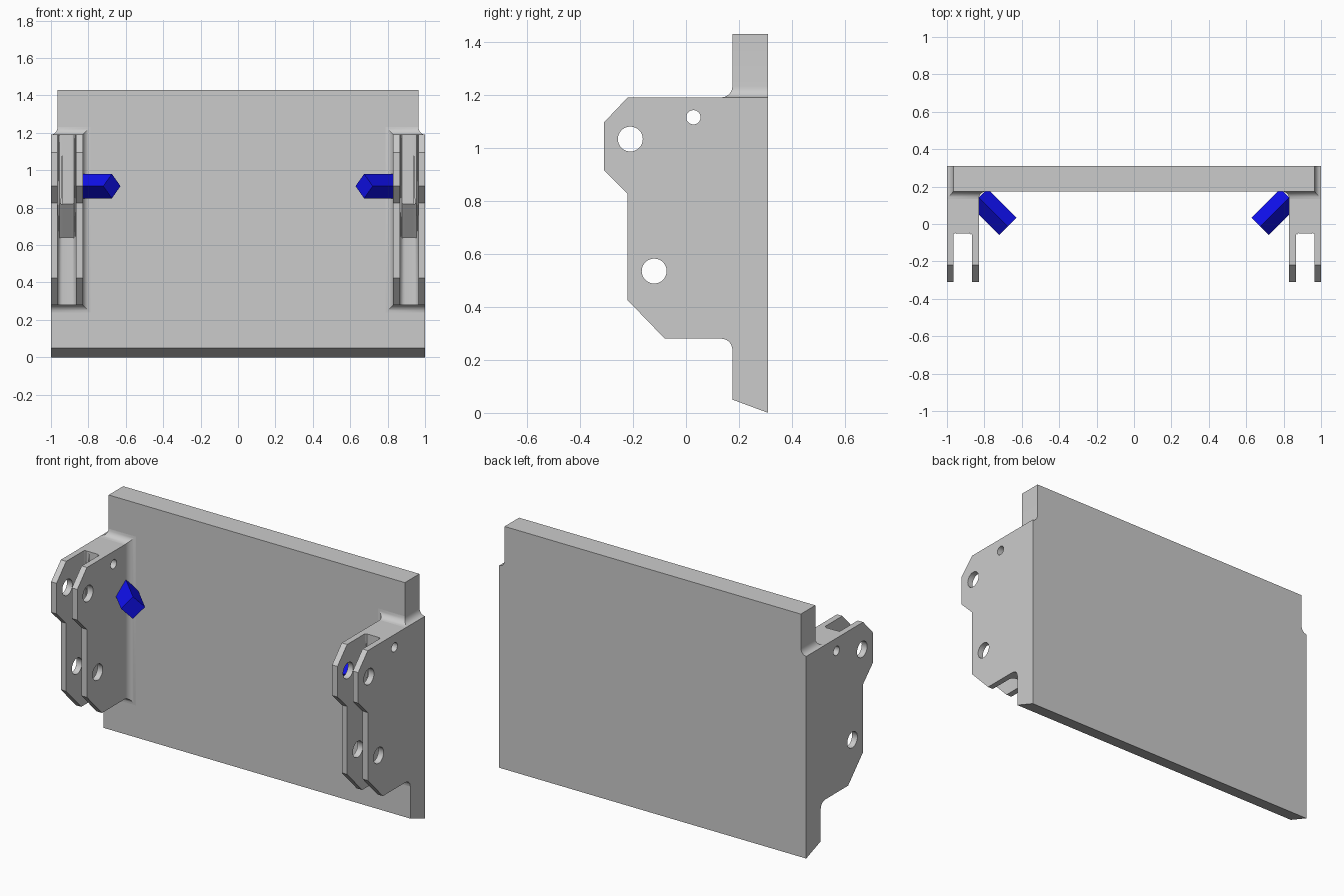
import bpy, bmesh
from math import sin, cos, pi, radians
from mathutils import Matrix, Vector

if "Cube" in bpy.data.objects:
    bpy.data.objects.remove(bpy.data.objects["Cube"])

R, N = 0.042, 6                      # fillet radius and steps
ZB, ZT, XI, XW = 0.28, 1.19, 0.83, 0.965
YF, YB = 0.175, 0.31                 # plate front and back
ARC = [(1 - sin(i / N * pi / 2), 1 - cos(i / N * pi / 2)) for i in range(N + 1)]


def make(name, bm):
    bmesh.ops.remove_doubles(bm, verts=bm.verts, dist=1e-5)
    bmesh.ops.recalc_face_normals(bm, faces=bm.faces)
    me = bpy.data.meshes.new(name)
    bm.to_mesh(me)
    bm.free()
    ob = bpy.data.objects.new(name, me)
    bpy.context.collection.objects.link(ob)
    return ob


def loft(loops):
    bm = bmesh.new()
    rings = [[bm.verts.new(p) for p in lp] for lp in loops]
    n = len(rings[0])
    for a, b in zip(rings, rings[1:]):
        for i in range(n):
            j = (i + 1) % n
            bm.faces.new((a[i], a[j], b[j], b[i]))
    bm.faces.new(rings[0])
    bm.faces.new(rings[-1][::-1])
    return bm


def side_prism(pts, x0, x1):
    return loft([[(x, y, z) for y, z in pts] for x in (x0, x1)])


def apply_mods(ob):
    bpy.context.view_layer.objects.active = ob
    for m in list(ob.modifiers):
        bpy.ops.object.modifier_apply(modifier=m.name)


def smooth(ob):
    bpy.ops.object.select_all(action='DESELECT')
    ob.select_set(True)
    bpy.context.view_layer.objects.active = ob
    bpy.ops.object.shade_smooth_by_angle(angle=radians(30))


def mirror(ob):
    ob.modifiers.new("mirror", 'MIRROR').use_clip = False
    apply_mods(ob)


# back plate with filleted shoulders and a slanted bottom edge
half = [(1, 0)] + [(XW + 0.035 * d, ZT + R * h) for d, h in ARC] + [(XW, 1.43)]
outline = half + [(-x, z) for x, z in reversed(half)]
plate = make("back_plate", loft([[(x, y, z if z > 0 else low) for x, z in outline]
                                 for y, low in ((YF, 0.05), (YB, 0.0))]))
smooth(plate)

# fillet flange joining bracket to plate
loops = []
for k, (d, h) in enumerate(ARC):
    y, h = YF - R * d, R * h
    top = [ARC[min(j, k)] for j in range(N + 1)]
    loops.append([(XI - h, y, ZB - h), (1, y, ZB - h)]
                 + [(XW + 0.035 * a, y, ZT + R * b) for a, b in top]
                 + [(XI - h, y, ZT + h)])
flange = make("bracket_fillet", loft(loops))
mirror(flange)
smooth(flange)

# forked bracket
YE = YF - R
bracket = make("fork_bracket", side_prism(
    [(YE, ZB), (-0.08, ZB), (-0.22, 0.425), (-0.22, 0.825), (-0.31, 0.915),
     (-0.31, 1.095), (-0.22, ZT), (YE, ZT)], XI, 1))

# slot cutter with rounded floor corners
floor = [(0.09, 0.1), (0.09, 0.64), (-0.05, 0.82), (-0.05, 1.4)]
bm = side_prism([(-0.5, 0.1)] + floor + [(-0.5, 1.4)], 0.865, 0.965)
edges = [e for e in bm.edges
         if abs(e.verts[0].co.x - e.verts[1].co.x) < 1e-4
         and all(v.co.y > -0.1 for v in e.verts)]
bmesh.ops.bevel(bm, geom=edges, offset=0.028, segments=5, profile=0.5, affect='EDGES')
cutters = [make("slot_cutter", bm)]

# pin hole cutters
for y, z, r in ((-0.21, 1.033, 0.047), (-0.12, 0.535, 0.047), (0.028, 1.115, 0.027)):
    ring = [(y + r * cos(i * pi / 16), z + r * sin(i * pi / 16)) for i in range(32)]
    cutters.append(make("hole_cutter", side_prism(ring, 0.7, 1.1)))

for c in cutters:
    c.hide_render = True
    m = bracket.modifiers.new("cut", 'BOOLEAN')
    m.operation, m.solver, m.object = 'DIFFERENCE', 'EXACT', c
apply_mods(bracket)
for c in cutters:
    bpy.data.objects.remove(c)
mirror(bracket)
smooth(bracket)

# blue diagonal stop blocks
bm = bmesh.new()
bmesh.ops.create_cube(bm, size=1, matrix=Matrix.Translation((-0.752, 0.064, 0.915))
                      @ Matrix.Rotation(-pi / 4, 4, 'Z') @ Matrix.Rotation(pi / 4, 4, 'X')
                      @ Matrix.Diagonal((0.22, 0.092, 0.092, 1)))
block = make("stop_block", bm)
blue = bpy.data.materials.new("blue")
blue.diffuse_color = (0.005, 0.005, 0.85, 1)
blue.use_nodes = True
blue.node_tree.nodes["Principled BSDF"].inputs["Base Color"].default_value = blue.diffuse_color
block.data.materials.append(blue)
mirror(block)
